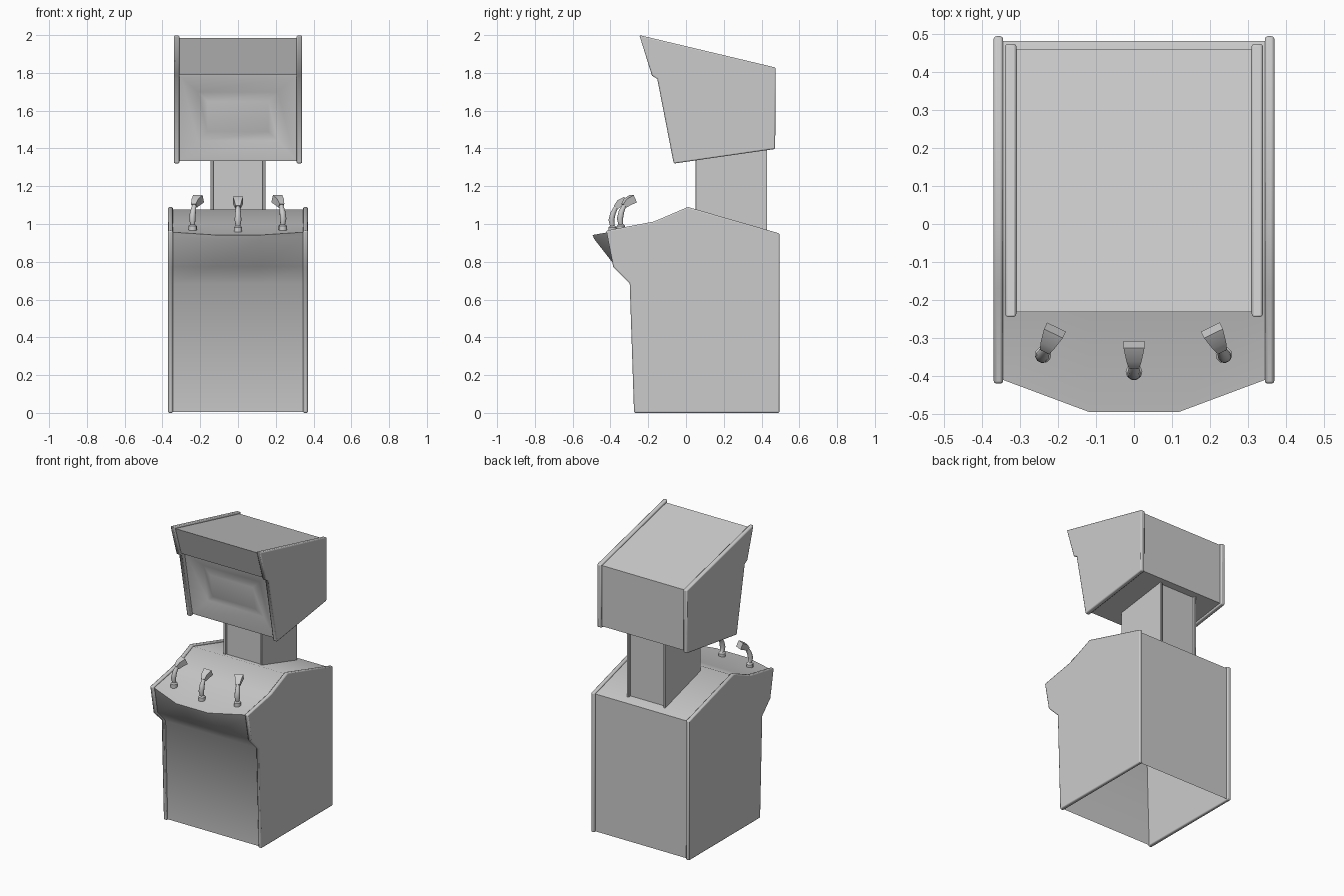
import bpy, bmesh, math
from mathutils import Vector, Matrix

if "Cube" in bpy.data.objects:
    bpy.data.objects.remove(bpy.data.objects["Cube"])

grey = bpy.data.materials.new("light_grey")
grey.diffuse_color = (0.6, 0.6, 0.6, 1)
grey.use_nodes = True
grey.node_tree.nodes["Principled BSDF"].inputs["Base Color"].default_value = grey.diffuse_color


def finish(name, bm, angle=40, bevel=0.0):
    me = bpy.data.meshes.new(name)
    bm.to_mesh(me)
    bm.free()
    me.materials.append(grey)
    ob = bpy.data.objects.new(name, me)
    bpy.context.collection.objects.link(ob)
    if bevel:
        mod = ob.modifiers.new("rounded_edge", 'BEVEL')
        mod.width, mod.segments = bevel, 2
        mod.limit_method, mod.angle_limit = 'ANGLE', math.radians(50)
    bpy.ops.object.select_all(action='DESELECT')
    ob.select_set(True)
    bpy.context.view_layer.objects.active = ob
    bpy.ops.object.shade_smooth_by_angle(angle=math.radians(angle))
    return ob


def prism(profile, x0, x1):
    """Closed (y, z) outline extruded from x0 to x1."""
    bm = bmesh.new()
    a, b = [[bm.verts.new((x, y, z)) for y, z in profile] for x in (x0, x1)]
    bm.faces.new(a)
    bm.faces.new(b)
    n = len(profile)
    for i in range(n):
        j = (i + 1) % n
        bm.faces.new((a[i], a[j], b[j], b[i]))
    bmesh.ops.recalc_face_normals(bm, faces=bm.faces)
    return bm


def side_pair(name, profile, x0, x1, bevel):
    for side, s in (("left", -1), ("right", 1)):
        finish(f"{name}_{side}", prism(profile, s * x0, s * x1), 50, bevel)


def sweep(bm, path, n, place, turn=0.0):
    """Path entries: y, z, half width, half depth."""
    rings = []
    for i, (y, z, w, d) in enumerate(path):
        p, q = path[max(i - 1, 0)], path[min(i + 1, len(path) - 1)]
        t = Vector((0, q[0] - p[0], q[1] - p[1])).normalized()
        u = Vector((1, 0, 0))
        v = t.cross(u)
        ring = []
        for k in range(n):
            a = turn + 2 * math.pi * k / n
            ring.append(bm.verts.new(place @ (Vector((0, y, z)) + u * w * math.cos(a) + v * d * math.sin(a))))
        rings.append(ring)
    for r, s in zip(rings, rings[1:]):
        for k in range(n):
            bm.faces.new((r[k], r[(k + 1) % n], s[(k + 1) % n], s[k]))
    bm.faces.new(rings[0])
    bm.faces.new(rings[-1])


# Lower cabinet side panels
side_pair("base_side", [(-0.275, 0), (-0.298, 0.685), (-0.385, 0.772), (-0.422, 0.965), (-0.17, 1.013),
                        (0.01, 1.09), (0.495, 0.95), (0.495, 0)], 0.345, 0.37, 0.007)

# Lower cabinet shell with the bulging control deck, open underneath
bm = bmesh.new()
cols = []
for x, yf in ((-0.348, -0.41), (-0.12, -0.495), (0.12, -0.495), (0.348, -0.41)):
    zf = 1.0 + (yf + 0.17) * 0.18
    prof = [(-0.265, 0.005), (-0.287, 0.685), (-0.373, 0.775), (yf + 0.01, zf - 0.022), (yf, zf),
            (-0.17, 1.0), (0.01, 1.078), (0.482, 0.942), (0.482, 0.005)]
    cols.append([bm.verts.new((x, y, z)) for y, z in prof])
for a, b in zip(cols, cols[1:]):
    for i in range(len(a) - 1):
        bm.faces.new((a[i], b[i], b[i + 1], a[i + 1]))
finish("base_body", bm, 50)

# Neck between the cabinets
side_pair("neck_side", [(0.05, 0.98), (0.43, 0.93), (0.43, 1.42), (0.05, 1.37)], 0.13, 0.145, 0.003)
finish("neck_core", prism([(0.065, 0.98), (0.415, 0.93), (0.415, 1.42), (0.065, 1.37)], -0.132, 0.132))

# Monitor cabinet side panels
side_pair("monitor_side", [(-0.065, 1.32), (-0.152, 1.768), (-0.18, 1.785), (-0.247, 2.0),
                           (0.475, 1.828), (0.472, 1.397)], 0.31, 0.34, 0.007)

# Monitor cabinet body with overhanging marquee and sunken screen
bm = prism([(-0.048, 1.333), (-0.135, 1.79), (-0.168, 1.79), (-0.232, 1.984), (0.462, 1.82), (0.46, 1.405)],
           -0.313, 0.313)
front = min((f for f in bm.faces if f.calc_center_median().z < 1.6 and abs(f.normal.x) < 0.5),
            key=lambda f: f.normal.y)
for thick, depth in ((0.012, 0.0), (0.09, -0.045), (0.05, 0.01)):
    bmesh.ops.inset_region(bm, faces=[front], thickness=thick, depth=depth, use_even_offset=True)
finish("monitor_body", bm, 45)

# Three curved grips standing on the deck
stem = [(0, -0.01, 0.022, 0.022), (0, 0.022, 0.022, 0.022), (0, 0.03, 0.013, 0.013),
        (-0.005, 0.06, 0.018, 0.016), (0.003, 0.095, 0.016, 0.015), (0.018, 0.125, 0.012, 0.012),
        (0.038, 0.145, 0.014, 0.014)]
head = [(0.018, 0.128, 0.019, 0.019), (0.038, 0.148, 0.028, 0.028), (0.072, 0.165, 0.039, 0.030)]
for name, x, y, ang in (("left", -0.24, -0.345, -26), ("centre", 0, -0.39, 0), ("right", 0.237, -0.345, 26)):
    place = Matrix.Translation((x, y, 1.0 + (y + 0.17) * 0.18)) @ Matrix.Rotation(math.radians(ang), 4, 'Z')
    bm = bmesh.new()
    sweep(bm, stem, 10, place)
    sweep(bm, head, 4, place, math.pi / 4)
    bmesh.ops.recalc_face_normals(bm, faces=bm.faces)
    finish("grip_" + name, bm, 40)
